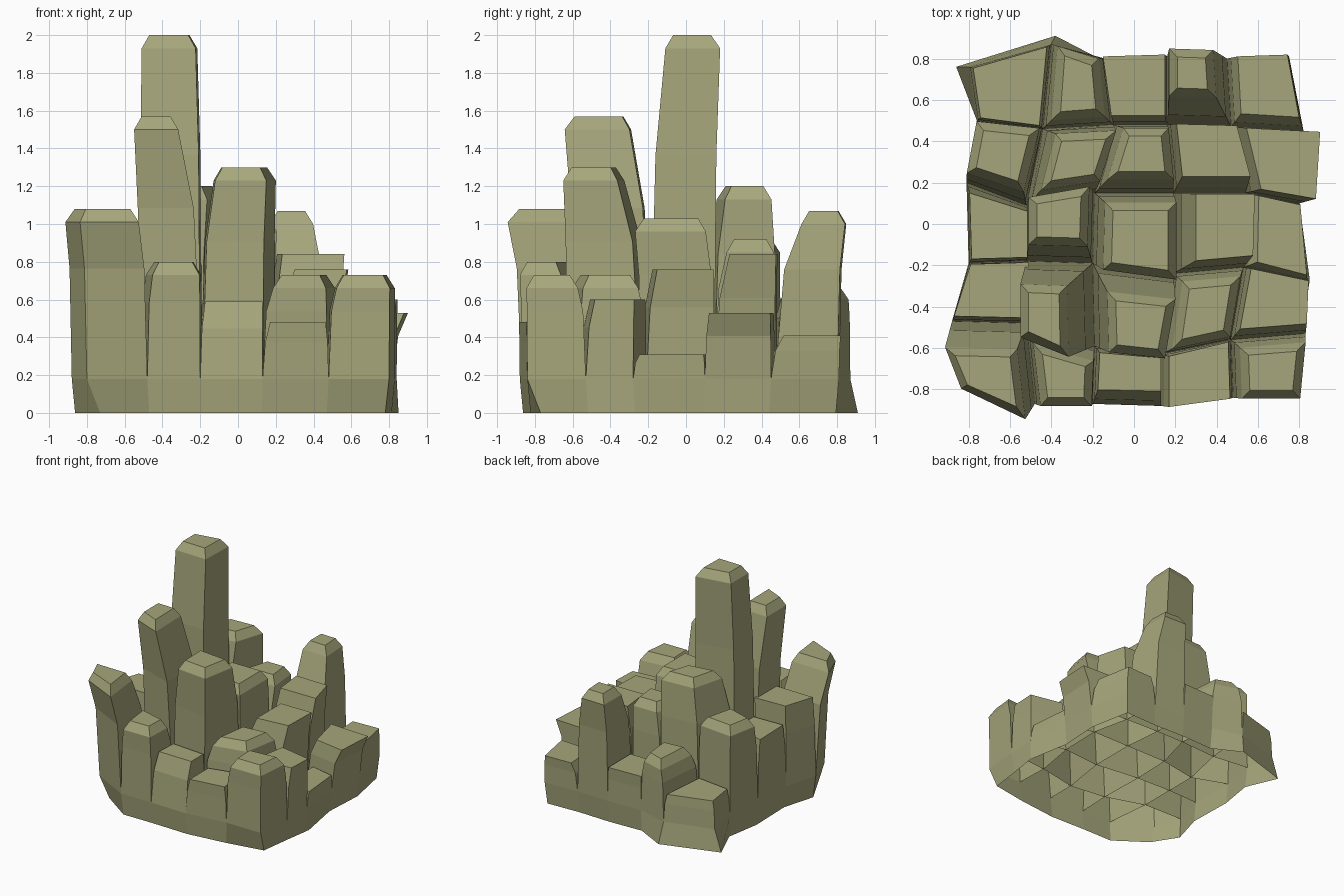
import bpy, bmesh
from mathutils import Vector

if "Cube" in bpy.data.objects:
    bpy.data.objects.remove(bpy.data.objects["Cube"])

N = 5           # columns per side
FLOOR = 0.18    # height where the gaps between columns end
CHAMFER = 0.07

# Uneven ground grid shared by neighbouring columns (rows run front to back)
GRID = [
    [(-.80, -.70), (-.48, -.87), (-.20, -.87), (.13, -.88), (.48, -.84), (.80, -.84)],
    [(-.88, -.47), (-.52, -.48), (-.19, -.59), (.13, -.63), (.47, -.56), (.83, -.53)],
    [(-.80, -.19), (-.52, -.18), (-.20, -.19), (.19, -.24), (.53, -.21), (.84, -.28)],
    [(-.81, .20), (-.52, .09), (-.19, .15), (.19, .15), (.54, .15), (.80, .10)],
    [(-.76, .50), (-.44, .46), (-.10, .48), (.16, .48), (.47, .47), (.82, .45)],
    [(-.80, .76), (-.40, .87), (-.14, .80), (.16, .81), (.45, .80), (.75, .81)],
]

# Columns: height, top centre x, y, top width, top depth
COLUMNS = [
    [(1.08, -.71, -.735, .33, .27), (.80, -.335, -.75, .27, .26), (.59, -.02, -.72, .30, .17),
     (.48, .315, -.735, .29, .26), (.73, .667, -.715, .30, .26)],
    [(.85, -.67, -.32, .32, .26), (1.57, -.435, -.445, .23, .30), (1.30, .025, -.49, .30, .29),
     (.73, .35, -.42, .28, .31), (.60, .69, -.37, .30, .25)],
    [(.70, -.65, -.03, .28, .27), (2.0, -.365, .025, .29, .26), (1.03, .03, -.07, .35, .35),
     (.76, .44, -.01, .28, .31), (.31, .71, -.05, .22, .33)],
    [(.92, -.64, .34, .29, .28), (1.20, -.27, .315, .29, .26), (.92, .045, .34, .27, .25),
     (.84, .375, .355, .31, .25), (.53, .735, .30, .31, .31)],
    [(.41, -.60, .65, .32, .31), (.67, -.27, .67, .23, .32), (.47, .01, .67, .28, .29),
     (1.07, .28, .73, .22, .23), (.41, .64, .67, .26, .29)],
]
FLAT_TOPS = {(0, 1), (0, 2), (3, 2), (3, 3)}   # tall columns without a chamfer

bm = bmesh.new()


def ring(points, z):
    return [bm.verts.new((p.x, p.y, z)) for p in points]


def bridge(low, high):
    n = len(low)
    for k in range(n):
        bm.faces.new((low[k], low[(k + 1) % n], high[(k + 1) % n], high[k]))


# One hollow column, open at the bottom, narrowing to a flat or chamfered top
def add_column(i, j):
    h, cx, cy, w, d = COLUMNS[j][i]
    base = [Vector(GRID[b][a]) for a, b in ((i, j), (i + 1, j), (i + 1, j + 1), (i, j + 1))]
    mid = sum(base, Vector((0, 0))) / 4
    bw = (base[1].x - base[0].x + base[2].x - base[3].x) / 2
    bd = (base[3].y - base[0].y + base[2].y - base[1].y) / 2

    def top_quad(inset):
        sx, sy = (w - 2 * inset) / bw, (d - 2 * inset) / bd
        return [Vector((cx + (p.x - mid.x) * sx, cy + (p.y - mid.y) * sy)) for p in base]

    chamfered = h > 0.62 and (i, j) not in FLAT_TOPS
    shoulder = top_quad(0)
    waist = [p.lerp(q, 0.35) for p, q in zip(base, shoulder)]
    rings = [ring(base, FLOOR),
             ring(waist, FLOOR + 0.65 * (h - FLOOR)),
             ring(shoulder, h - CHAMFER if chamfered else h)]
    if chamfered:
        rings.append(ring(top_quad(0.04), h))
    for low, high in zip(rings, rings[1:]):
        bridge(low, high)
    bm.faces.new(rings[-1])


for j in range(N):
    for i in range(N):
        add_column(i, j)

# Skirt around the outer edge, down to the ground
edge = ([(i, 0) for i in range(N)] + [(N, j) for j in range(N)]
        + [(i, N) for i in range(N, 0, -1)] + [(0, j) for j in range(N, 0, -1)])
moved = {(0, 0): (-.73, -.67), (5, 0): (.78, -.77), (5, 2): (.85, -.27),
         (0, 5): (-.86, .76), (1, 5): (-.38, .91)}
upper = [Vector(GRID[j][i]) for i, j in edge]
lower = [Vector(moved[e]) if e in moved else p * 0.98 for e, p in zip(edge, upper)]
bridge(ring(lower, 0), ring(upper, FLOOR))

# Join the shared ground edges
bmesh.ops.remove_doubles(bm, verts=bm.verts, dist=0.0005)
mesh = bpy.data.meshes.new("rock_columns")
bm.to_mesh(mesh)
bm.free()
obj = bpy.data.objects.new("rock_columns", mesh)
bpy.context.collection.objects.link(obj)

mat = bpy.data.materials.new("olive_stone")
mat.diffuse_color = (0.38, 0.38, 0.2, 1)
mat.use_nodes = True
mat.node_tree.nodes["Principled BSDF"].inputs["Base Color"].default_value = mat.diffuse_color
mesh.materials.append(mat)
